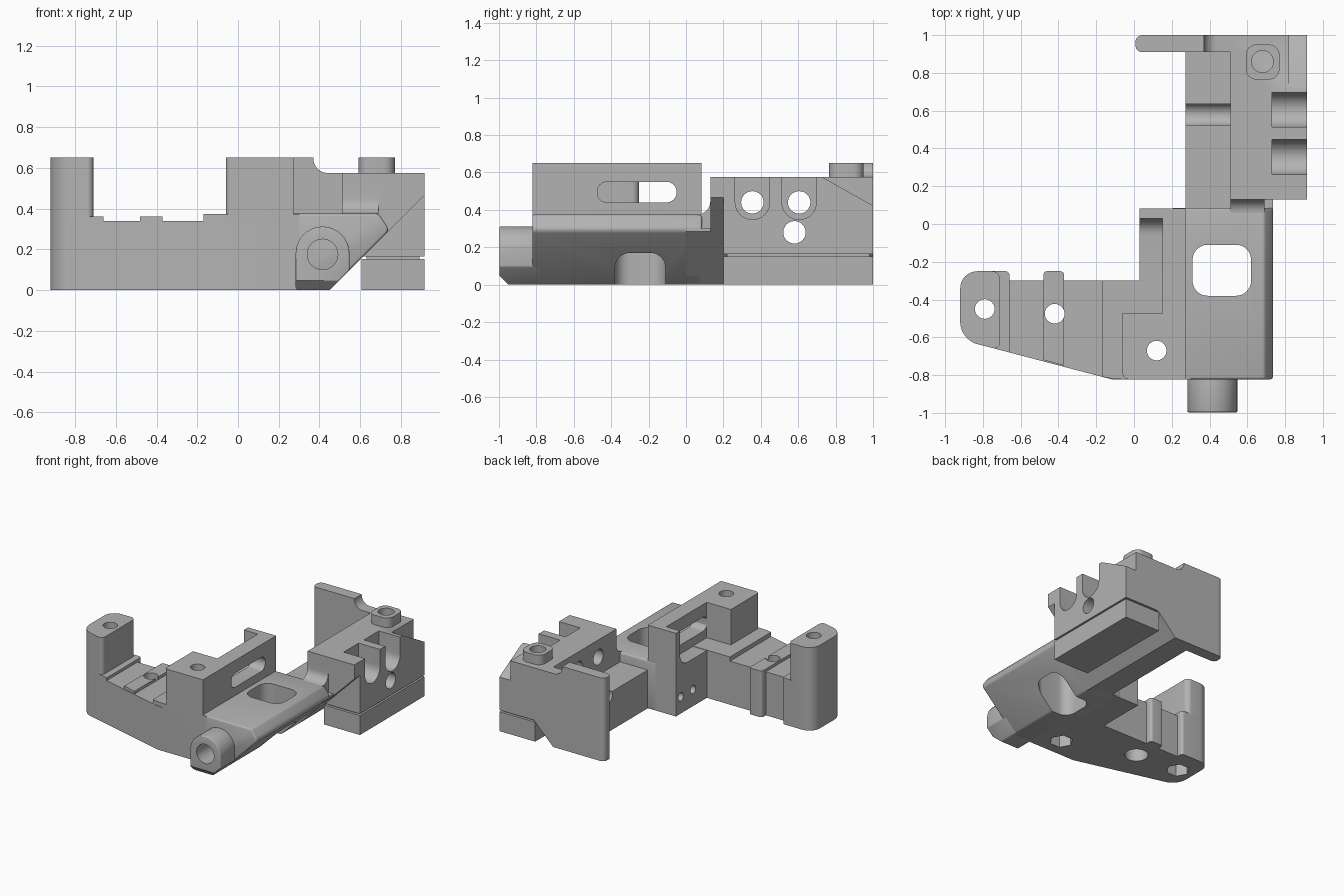
import bpy
from math import pi, cos, sin
from mathutils import Vector

if "Cube" in bpy.data.objects:
    bpy.data.objects.remove(bpy.data.objects["Cube"])

grey = bpy.data.materials.new("plain_grey")
grey.use_nodes = True
grey.diffuse_color = (0.45, 0.45, 0.45, 1)
grey.node_tree.nodes["Principled BSDF"].inputs["Base Color"].default_value = (0.45, 0.45, 0.45, 1)


def arc(cx, cy, r, a0, a1, n=8):
    return [(cx + r * cos(a0 + (a1 - a0) * i / n), cy + r * sin(a0 + (a1 - a0) * i / n))
            for i in range(n + 1)]


def rounded(pts, radii):
    """Outline with its corners replaced by curves of the given setback."""
    out = []
    for i, p in enumerate(pts):
        r = radii[i] if isinstance(radii, list) else radii
        p, a, b = Vector(p), Vector(pts[i - 1]), Vector(pts[(i + 1) % len(pts)])
        if r == 0:
            out.append(tuple(p))
            continue
        s, e = p + (a - p).normalized() * r, p + (b - p).normalized() * r
        for k in range(9):
            t = k / 8
            w = 2 * t * (1 - t) * 0.7071
            d = (1 - t) ** 2 + w + t * t
            out.append(tuple((s * (1 - t) ** 2 + p * w + e * t * t) / d))
    return out


def rect(a0, b0, a1, b1, r=0):
    return rounded([(a0, b0), (a1, b0), (a1, b1), (a0, b1)], r)


def circle(a, b, r, n=32):
    return arc(a, b, r, 0, 2 * pi * (n - 1) / n, n - 1)


def prism(name, pts, lo, hi, axis="z"):
    """Extrude an outline along an axis; the outline uses the other two axes in order."""
    def place(p, h):
        return {"x": (h, p[0], p[1]), "y": (p[0], h, p[1]), "z": (p[0], p[1], h)}[axis]
    n = len(pts)
    verts = [place(p, lo) for p in pts] + [place(p, hi) for p in pts]
    faces = [list(range(n))[::-1], list(range(n, 2 * n))]
    faces += [[i, (i + 1) % n, (i + 1) % n + n, i + n] for i in range(n)]
    area = sum(pts[i - 1][0] * pts[i][1] - pts[i][0] * pts[i - 1][1] for i in range(n))
    if (area < 0) != (axis == "y"):
        faces = [f[::-1] for f in faces]
    me = bpy.data.meshes.new(name)
    me.from_pydata(verts, [], faces)
    me.materials.append(grey)
    ob = bpy.data.objects.new(name, me)
    bpy.context.collection.objects.link(ob)
    return ob


parts = []


def part(name, pts, lo, hi, axis="z", cuts=(), bevel=0):
    ob = prism(name, pts, lo, hi, axis)
    bpy.context.view_layer.objects.active = ob
    if bevel:
        m = ob.modifiers.new("bevel", "BEVEL")
        m.width, m.segments = bevel, 3
        bpy.ops.object.modifier_apply(modifier="bevel")
    for c in cuts:
        m = ob.modifiers.new("cut", "BOOLEAN")
        m.operation, m.object, m.solver = "DIFFERENCE", c, "EXACT"
        bpy.ops.object.modifier_apply(modifier="cut")
    parts.append(ob)
    return ob


cutters = []


def cutter(*args):
    ob = prism("cutter", *args)
    ob.hide_render = True
    cutters.append(ob)
    return ob


# Cutters: screw holes with nut pockets
def screw(x, y, sides):
    return [cutter(circle(x, y, 0.052), -0.1, 0.8), cutter(circle(x, y, 0.085, sides), -0.1, 0.13)]


post_screw = screw(-0.79, -0.45, 6)
arm_screw = screw(-0.42, -0.475, 32)
tower_screw = screw(0.12, -0.67, 6)
side_holes = [cutter(circle(y, 0.13, 0.032), -0.1, 0.2, "x") for y in (0.02, -0.13)]

# Cutters: beam window, wall slot, pin bore, rod holes and cradles
window = cutter(rect(0.31, -0.38, 0.62, -0.11, 0.08), -0.1, 0.6)
slot = cutter(rect(-0.475, 0.44, -0.05, 0.55, 0.054), 0.1, 0.4, "x")
pin_bore = cutter(circle(0.415, 0.175, 0.075), -1.1, -0.7, "y")
rods = [cutter(circle(y, z, 0.06), 0.1, 1, "x") for y, z in ((0.355, 0.44), (0.605, 0.44), (0.58, 0.28))]
cradles = [cutter(arc(y, 0.44, 0.092, pi, 2 * pi, 16) + [(y + 0.092, 0.7), (y - 0.092, 0.7)], 0.73, 1, "x")
           for y in (0.355, 0.605)]
corner_slope = cutter([(0.72, 0.58), (1.05, 0.395), (1.05, 0.7), (0.72, 0.7)], 0.82, 1, "x")
boss_hole = cutter(circle(0.68, 0.86, 0.058), 0.4, 0.8)

# Clamp arm
part("clamp_arm", [(-0.85, -0.63), (-0.12, -0.822), (0.3, -0.822), (0.3, -0.3), (-0.85, -0.3)],
     0, 0.34, "z", post_screw + arm_screw + tower_screw)
part("arm_ridge", [(-0.48, -0.72), (-0.37, -0.75)] + rounded(
     [(-0.37, -0.55), (-0.37, -0.25), (-0.48, -0.25), (-0.48, -0.55)], [0, 0.02, 0.02, 0]),
     0, 0.362, "z", arm_screw)
part("post_foot", rounded([(-0.92, -0.612), (-0.66, -0.68), (-0.66, -0.25), (-0.92, -0.25)],
     [0.09, 0, 0.02, 0.09]), 0, 0.362, "z", post_screw)
part("clamp_post", rounded([(-0.92, -0.612), (-0.71, -0.667), (-0.71, -0.25), (-0.92, -0.25)],
     [0.09, 0.04, 0.04, 0.09]), 0, 0.65, "z", post_screw)
part("arm_step", rounded([(-0.17, -0.809), (-0.1, -0.822), (0.3, -0.822), (0.3, -0.3), (-0.17, -0.3)],
     [0, 0.04, 0, 0, 0]), 0, 0.373, "z", tower_screw)

# Tower, slotted wall and end column
part("tower", rounded([(-0.06, -0.822), (0.272, -0.822), (0.272, -0.47), (-0.06, -0.47)],
     [0.03, 0, 0, 0]), 0, 0.65, "z", tower_screw)
part("slotted_wall", rect(0.15, -0.5, 0.272, 0.082), 0.2, 0.65, "z", [slot])
part("column", [(-0.32, 0), (0.082, 0), (0.082, 0.65), (0.03, 0.65)]
     + arc(-0.06, 0.46, 0.09, 0, -pi / 2) + [(-0.32, 0.37)], 0.03, 0.272, "x", side_holes)

# Sloped beam
beam = [(0.2, 0), (0.45, 0), (0.735, 0.285), (0.735, 0.31), (0.69, 0.375), (0.2, 0.375)]
part("front_beam", beam, -0.822, 0.085, "y", [window], 0.012)
part("rear_beam", [(0.272, 0), (0.45, 0), (0.735, 0.285), (0.735, 0.3), (0.272, 0.3)],
     0, 0.98, "y", rods)
part("beam_fillet", [(0.05, 0.25), (0.16, 0.25), (0.16, 0.5), (0.13, 0.5)]
     + arc(0.06, 0.445, 0.07, 0, -pi / 2), 0.51, 0.69, "x")

# Front pin with a flat-bottomed outline
part("pin", arc(0.415, 0.18, 0.132, 0, pi, 20) + [(0.283, 0.01), (0.293, 0), (0.45, 0), (0.547, 0.097)],
     -0.997, -0.78, "y",
     [pin_bore, cutter([(-1.05, 0.1), (-0.95, 0), (-0.95, -0.05), (-1.05, -0.05)], 0.2, 0.6, "x")], 0.008)

# Rod holder
part("holder", [(0.51, 0.06), (0.615, 0.165), (0.915, 0.165), (0.915, 0.575), (0.51, 0.575)],
     0.2, 1, "y", rods + cradles + [corner_slope])
part("holder_lip", [(0.51, 0.06), (0.915, 0.465), (0.915, 0.575), (0.51, 0.575)],
     0.13, 0.2, "y")
part("holder_boss", rect(0.592, 0.765, 0.77, 0.95, 0.055), 0.55, 0.65, "z", [boss_hole])
part("lower_block", rect(0.605, 0.2, 0.915, 1), 0, 0.152)
part("block_joint", rect(0.63, 0.22, 0.89, 0.98), 0.14, 0.18)

# Back plate
part("back_plate", [(0.05, 0), (0.45, 0), (0.615, 0.165), (0.615, 0.575)]
     + arc(0.44, 0.645, 0.07, -pi / 2, -pi) + [(0.37, 0.65), (0.05, 0.65)], 0.91, 1, "y")
part("back_plate_edge", rounded([(0.008, 0.91), (0.06, 0.91), (0.06, 1), (0.008, 1)],
     [0.035, 0, 0, 0.035]), 0, 0.65)

for c in cutters:
    bpy.data.objects.remove(c)

# Keep crisp edges, smooth the curves
bpy.ops.object.select_all(action="DESELECT")
for ob in parts:
    ob.select_set(True)
bpy.context.view_layer.objects.active = parts[0]
bpy.ops.object.shade_smooth_by_angle(angle=0.55)
